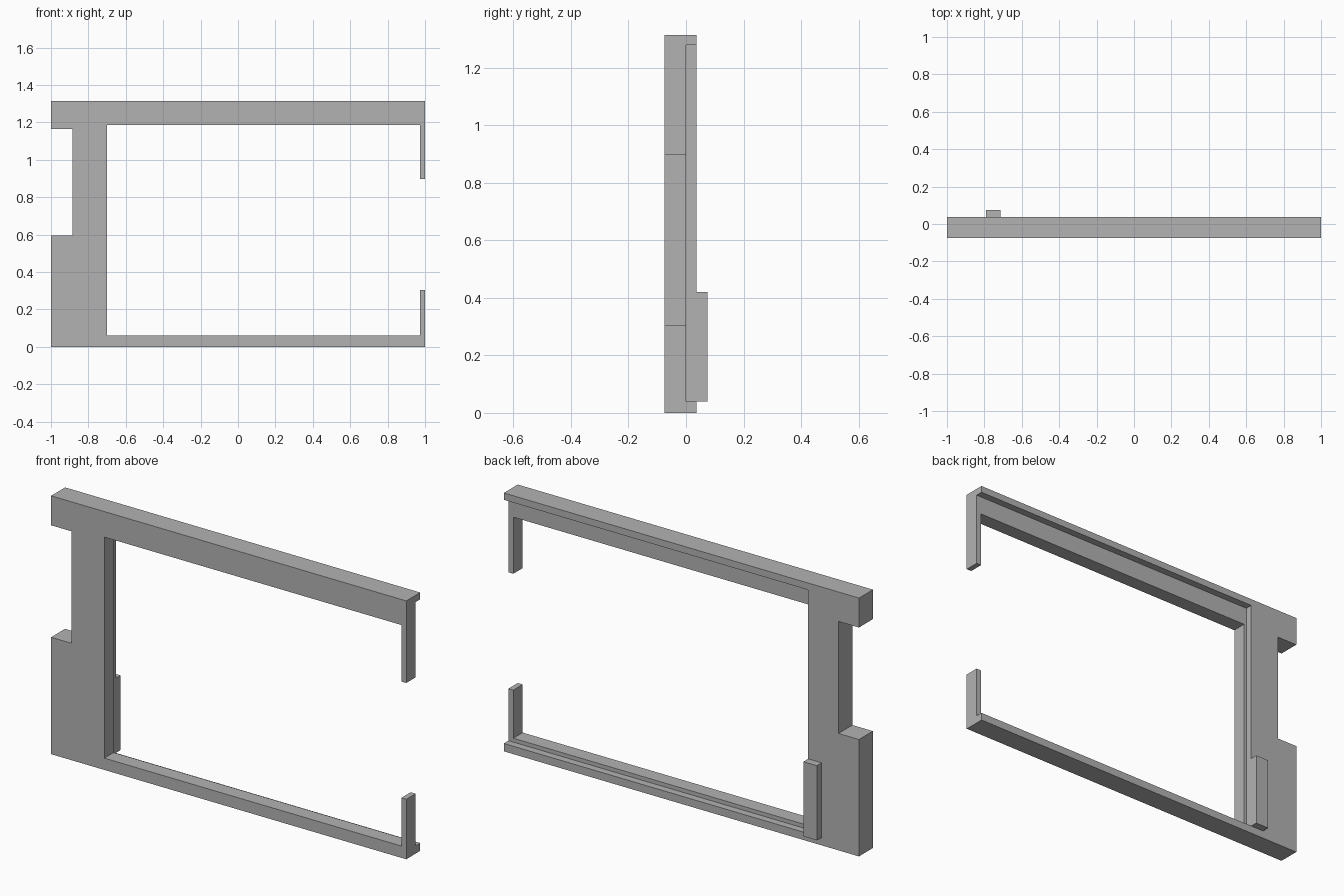
import bpy
import bmesh
from mathutils import Vector

old = bpy.data.objects.get("Cube")
if old:
    bpy.data.objects.remove(old, do_unlink=True)

grey = bpy.data.materials.new("plain grey")
grey.use_nodes = True
COLOUR = (0.45, 0.45, 0.45, 1)
grey.diffuse_color = COLOUR
grey.node_tree.nodes["Principled BSDF"].inputs["Base Color"].default_value = COLOUR


def box(name, x, y, z):
    """Box spanning the given (low, high) ranges."""
    bm = bmesh.new()
    bmesh.ops.create_cube(bm, size=1)
    lo, hi = Vector((x[0], y[0], z[0])), Vector((x[1], y[1], z[1]))
    for v in bm.verts:
        v.co = (lo + hi) / 2 + v.co * (hi - lo)
    mesh = bpy.data.meshes.new(name)
    bm.to_mesh(mesh)
    bm.free()
    mesh.materials.append(grey)
    obj = bpy.data.objects.new(name, mesh)
    bpy.context.collection.objects.link(obj)
    return obj


FRONT, BACK, HEIGHT = -0.075, 0.037, 1.315
THROUGH = (-0.3, 0.3)

# Frame slab and the openings cut from it
frame = box("frame", (-1, 1), (FRONT, BACK), (0, HEIGHT))
cutters = [
    box("window_cutter", (-0.7, 0.972), THROUGH, (0.06, 1.185)),
    box("panel_rebate_cutter", (-0.714, 1.2), (0, 0.3), (0.04, 1.28)),
    box("side_gap_cutter", (0.9, 1.2), THROUGH, (0.305, 0.897)),
    box("grip_notch_cutter", (-1.2, -0.885), THROUGH, (0.595, 1.165)),
]
for cutter in cutters:
    cutter.hide_render = True
    mod = frame.modifiers.new(cutter.name, "BOOLEAN")
    mod.operation = "DIFFERENCE"
    mod.solver = "EXACT"
    mod.object = cutter

# Bake the cuts and drop the cutters
bpy.context.view_layer.update()
graph = bpy.context.evaluated_depsgraph_get()
baked = bpy.data.meshes.new_from_object(frame.evaluated_get(graph))
frame.modifiers.clear()
frame.data = baked
for cutter in cutters:
    bpy.data.objects.remove(cutter, do_unlink=True)

# Raised block on the back, beside the rebate
box("back_block", (-0.79, -0.714), (BACK, 0.075), (0.04, 0.42))
